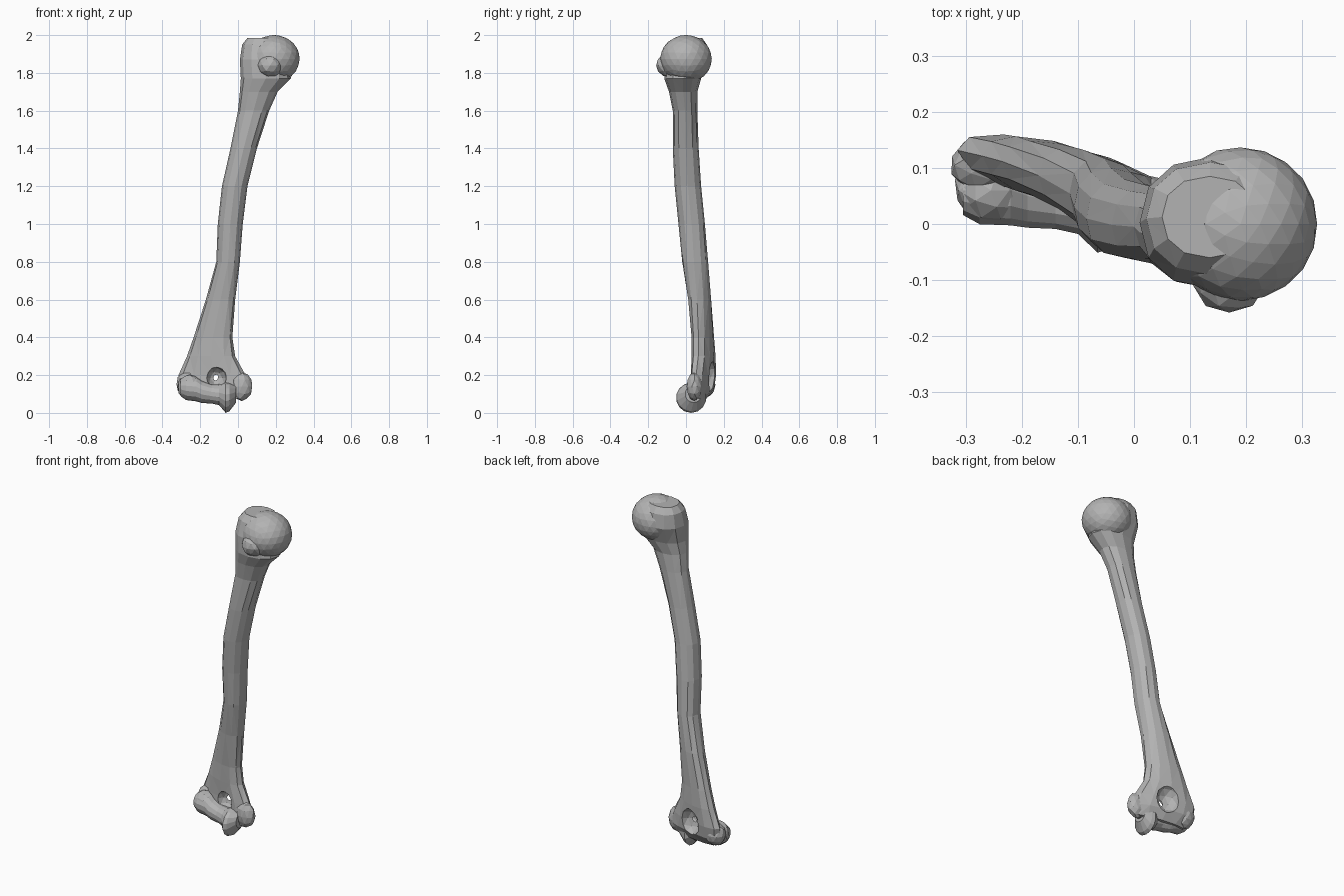
import bpy, bmesh, math, random
from mathutils import Matrix, Vector

if "Cube" in bpy.data.objects:
    bpy.data.objects.remove(bpy.data.objects["Cube"])

random.seed(4)
grey = bpy.data.materials.new("bone grey")
grey.diffuse_color = (0.45, 0.45, 0.45, 1)
grey.use_nodes = True
grey.node_tree.nodes["Principled BSDF"].inputs["Base Color"].default_value = grey.diffuse_color


def add_object(name, bm):
    bmesh.ops.recalc_face_normals(bm, faces=bm.faces)
    mesh = bpy.data.meshes.new(name)
    bm.to_mesh(mesh)
    bm.free()
    mesh.materials.append(grey)
    obj = bpy.data.objects.new(name, mesh)
    bpy.context.collection.objects.link(obj)
    return obj


def loft(name, rings):
    """Skin closed rings of points and cap both ends."""
    bm = bmesh.new()
    rows = [[bm.verts.new(p) for p in ring] for ring in rings]
    n = len(rows[0])
    for a, b in zip(rows, rows[1:]):
        for i in range(n):
            j = (i + 1) % n
            bm.faces.new((a[i], a[j], b[j], b[i]))
    bm.faces.new(rows[0][::-1])
    bm.faces.new(rows[-1])
    bmesh.ops.triangulate(bm, faces=bm.faces)
    return add_object(name, bm)


def knob(name, centre, radii, detail=2, rough=0.0):
    """Faceted, slightly uneven ellipsoid."""
    bm = bmesh.new()
    bmesh.ops.create_icosphere(bm, subdivisions=detail, radius=1)
    for v in bm.verts:
        v.co *= 1 + random.uniform(-rough, rough)
    bm.transform(Matrix.Translation(centre) @ Matrix.Diagonal((*radii, 1)))
    return add_object(name, bm)


def combine(base, part, operation):
    mod = base.modifiers.new(part.name, 'BOOLEAN')
    mod.operation, mod.solver, mod.object = operation, 'EXACT', part
    bpy.context.view_layer.objects.active = base
    bpy.ops.object.modifier_apply(modifier=mod.name)
    bpy.data.objects.remove(part)


# Shaft with the greater tubercle on top: z, x min, x max, y min, y max, slant
sections = [
    (0.075, -0.27, 0.04, 0.035, 0.10, -0.15),
    (0.13, -0.31, 0.065, 0.035, 0.135, -0.2),
    (0.20, -0.315, 0.04, 0.04, 0.145, -0.22),
    (0.30, -0.27, -0.015, 0.038, 0.148, -0.22),
    (0.40, -0.235, -0.03, 0.035, 0.143, -0.22),
    (0.60, -0.17, -0.015, 0.012, 0.133, -0.18),
    (0.80, -0.115, 0.01, -0.02, 0.117, -0.1),
    (1.00, -0.107, 0.025, -0.04, 0.10, 0.0),
    (1.20, -0.085, 0.05, -0.06, 0.08, 0.0),
    (1.40, -0.04, 0.10, -0.07, 0.067, 0.0),
    (1.60, 0.0, 0.165, -0.07, 0.06, 0.0),
    (1.70, 0.01, 0.21, -0.09, 0.06, 0.0),
    (1.77, 0.015, 0.28, -0.115, 0.08, 0.0),
    (1.87, 0.01, 0.27, -0.115, 0.12, 0.0),
    (1.95, 0.022, 0.25, -0.09, 0.11, 0.0),
    (1.985, 0.05, 0.22, -0.06, 0.085, 0.0),
]
SIDES = 12
rings = []
for z, x0, x1, y0, y1, slant in sections:
    ring = []
    for i in range(SIDES):
        a = math.tau * i / SIDES
        c, s = math.cos(a), math.sin(a)
        dx = (x1 - x0) / 2 * math.copysign(abs(c) ** 0.9, c)
        dy = (y1 - y0) / 2 * math.copysign(abs(s) ** 0.9, s)
        ring.append(Vector(((x0 + x1) / 2 + dx, (y0 + y1) / 2 + dy + slant * dx, z)))
    rings.append(ring)
bone = loft("upper_arm_bone", rings)

# Hollows above the elbow joint, meeting in a small through hole
for name, centre, radii in (
        ("back_hollow", (-0.12, 0.155, 0.19), (0.07, 0.075, 0.085)),
        ("front_hollow", (-0.115, 0.025, 0.185), (0.055, 0.065, 0.06))):
    combine(bone, knob(name, centre, radii), 'DIFFERENCE')

# Elbow pulley running across the joint: x, y centre, z centre, radius
spool = [(-0.305, 0.06, 0.135, 0.045), (-0.275, 0.06, 0.13, 0.062),
         (-0.22, 0.06, 0.125, 0.064), (-0.19, 0.05, 0.11, 0.058),
         (-0.14, 0.04, 0.10, 0.05), (-0.10, 0.035, 0.095, 0.054),
         (-0.065, 0.027, 0.08, 0.08), (-0.045, 0.027, 0.083, 0.074),
         (-0.01, 0.04, 0.10, 0.045)]
pulley = loft("elbow_pulley", [
    [(x, y + r * math.cos(math.tau * (i + 0.5) / 14),
      z + r * math.sin(math.tau * (i + 0.5) / 14)) for i in range(14)]
    for x, y, z, r in spool])

# Rounded ends of the joints
parts = [
    pulley,
    knob("outer_condyle", (-0.255, 0.06, 0.135), (0.065, 0.06, 0.07), 2, 0.04),
    knob("outer_epicondyle", (-0.265, 0.105, 0.15), (0.062, 0.05, 0.07), 2, 0.04),
    knob("inner_epicondyle", (0.02, 0.045, 0.14), (0.056, 0.042, 0.075), 2, 0.04),
    knob("head", (0.19, 0.0, 1.874), (0.137, 0.137, 0.126), 3, 0.006),
    knob("lesser_tubercle", (0.17, -0.088, 1.84), (0.07, 0.07, 0.065), 2, 0.04),
]
for part in parts:
    combine(bone, part, 'UNION')
for face in bone.data.polygons:
    face.use_smooth = False
